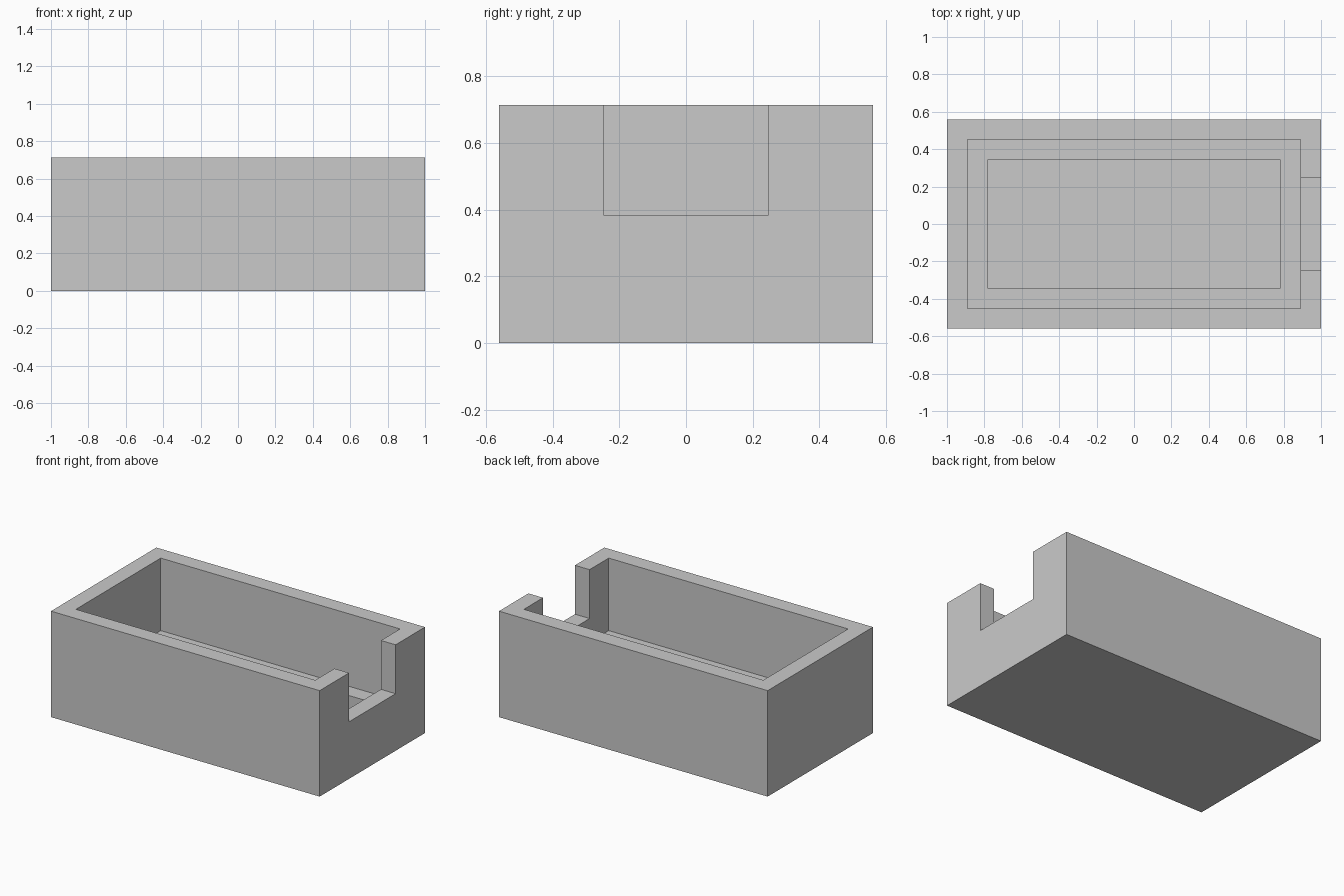
import bpy
import bmesh
from mathutils import Matrix, Vector

LENGTH, WIDTH, HEIGHT = 2.0, 1.12, 0.713
WALL = 0.109
LEDGE_Z, FLOOR_Z = 0.225, 0.11
NOTCH_WIDTH, NOTCH_Z = 0.495, 0.384

default_cube = bpy.data.objects.get("Cube")
if default_cube:
    bpy.data.objects.remove(default_cube, do_unlink=True)

grey = bpy.data.materials.new("plain_grey")
grey.use_nodes = True
GREY = (0.59, 0.59, 0.59, 1)
grey.diffuse_color = GREY
grey.node_tree.nodes["Principled BSDF"].inputs["Base Color"].default_value = GREY


def box(bm, size, centre):
    matrix = Matrix.Translation(centre) @ Matrix.Diagonal((*size, 1))
    bmesh.ops.create_cube(bm, size=1, matrix=matrix)


def make_object(name, bm):
    bmesh.ops.recalc_face_normals(bm, faces=bm.faces)
    mesh = bpy.data.meshes.new(name)
    bm.to_mesh(mesh)
    bm.free()
    mesh.materials.append(grey)
    obj = bpy.data.objects.new(name, mesh)
    bpy.context.collection.objects.link(obj)
    return obj


def sink(bm, face, margin, z):
    """Inset a level face and lower the inner part to height z."""
    bmesh.ops.inset_region(bm, faces=[face], thickness=margin, use_even_offset=True)
    extruded = bmesh.ops.extrude_discrete_faces(bm, faces=[face])["faces"][0]
    drop = z - extruded.calc_center_median().z
    bmesh.ops.translate(bm, verts=extruded.verts, vec=Vector((0, 0, drop)))
    return extruded


# Open box with a stepped inside
bm = bmesh.new()
box(bm, (LENGTH, WIDTH, HEIGHT), (0, 0, HEIGHT / 2))
top = max(bm.faces, key=lambda f: f.calc_center_median().z)
ledge = sink(bm, top, WALL, LEDGE_Z)
sink(bm, ledge, WALL, FLOOR_Z)
tray = make_object("open_box", bm)

# Notch through the end wall
bm = bmesh.new()
box(bm, (0.6, NOTCH_WIDTH, 0.6), (LENGTH / 2, 0, NOTCH_Z + 0.3))
cutter = make_object("notch_cutter", bm)
cutter.hide_render = True
cutter.hide_set(True)

notch = tray.modifiers.new("end_notch", "BOOLEAN")
notch.operation = "DIFFERENCE"
notch.solver = "EXACT"
notch.object = cutter

# Bake the cut and drop the cutter
bpy.context.view_layer.update()
evaluated = tray.evaluated_get(bpy.context.evaluated_depsgraph_get())
cut_mesh = bpy.data.meshes.new_from_object(evaluated)
tray.modifiers.clear()
tray.data = cut_mesh
bpy.data.objects.remove(cutter, do_unlink=True)
